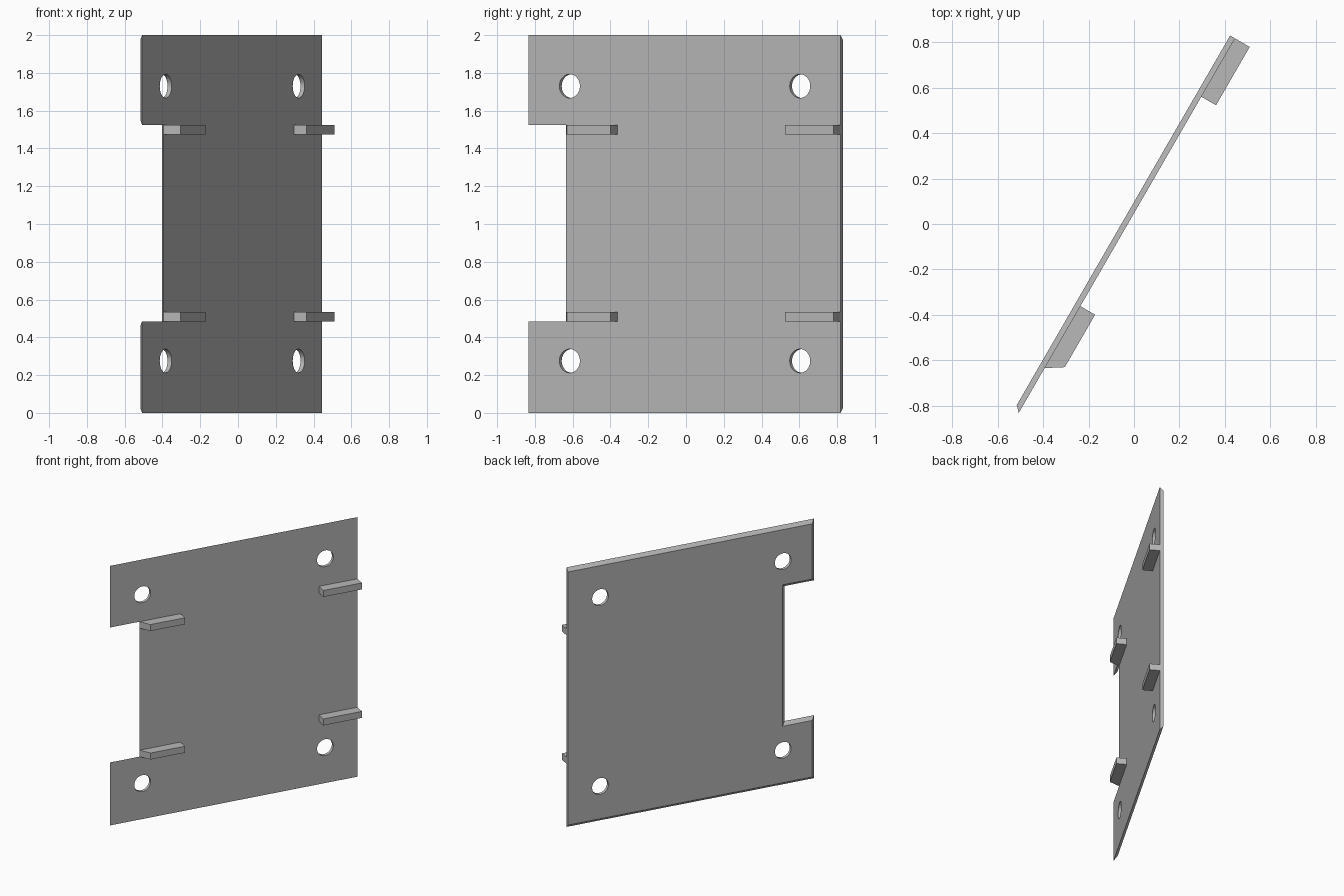
import bpy, bmesh
from math import radians
from mathutils import Matrix

cube = bpy.data.objects.get("Cube")
if cube:
    bpy.data.objects.remove(cube, do_unlink=True)

grey = bpy.data.materials.new("plain grey")
grey.use_nodes = True
COLOUR = (0.48, 0.48, 0.48, 1)
grey.diffuse_color = COLOUR
grey.node_tree.nodes["Principled BSDF"].inputs["Base Color"].default_value = COLOUR

# Local frame: x along the plate, y towards its back, whole model turned about z
TURN = radians(60)
FRONT, BACK, TAB_OUT = 0.0235, 0.0485, -0.0515
LEFT, NOTCH, RIGHT = -0.975, -0.747, 0.931
LOW, HIGH = 0.485, 1.525
BEVEL = BACK - FRONT


def finish(name, bm):
    bmesh.ops.recalc_face_normals(bm, faces=bm.faces)
    mesh = bpy.data.meshes.new(name)
    bm.to_mesh(mesh)
    bm.free()
    mesh.materials.append(grey)
    obj = bpy.data.objects.new(name, mesh)
    obj.rotation_euler.z = TURN
    bpy.context.collection.objects.link(obj)
    return obj


def loft(name, ring_a, ring_b):
    """Solid between two matching rings of points."""
    bm = bmesh.new()
    a = [bm.verts.new(p) for p in ring_a]
    b = [bm.verts.new(p) for p in ring_b]
    bm.faces.new(a)
    bm.faces.new(b[::-1])
    for i in range(len(a)):
        j = (i + 1) % len(a)
        bm.faces.new((a[i], b[i], b[j], a[j]))
    return finish(name, bm)


def outline(y, e):
    """Notched plate outline, drawn in by e on all edges but the right end."""
    pts = [(LEFT + e, e), (RIGHT, e), (RIGHT, 2 - e), (LEFT + e, 2 - e),
           (LEFT + e, HIGH + e), (NOTCH + e, HIGH + e),
           (NOTCH + e, LOW - e), (LEFT + e, LOW - e)]
    return [(x, y, z) for x, z in pts]


# Plate with sloping edges
plate = loft("plate", outline(FRONT, 0), outline(BACK, BEVEL))

# Bolt holes
bm = bmesh.new()
for x in (-0.725, 0.683):
    for z in (0.275, 1.73):
        place = Matrix.Translation((x, FRONT, z)) @ Matrix.Rotation(radians(90), 4, 'X')
        bmesh.ops.create_cone(bm, cap_ends=True, segments=32, radius1=0.063,
                              radius2=0.063, depth=0.3, matrix=place)
cutter = finish("hole_cutter", bm)
cutter.hide_render = True
cut = plate.modifiers.new("holes", 'BOOLEAN')
cut.operation = 'DIFFERENCE'
cut.solver = 'EXACT'
cut.object = cutter
bpy.context.view_layer.update()
cut_mesh = bpy.data.meshes.new_from_object(
    plate.evaluated_get(bpy.context.evaluated_depsgraph_get()))
plate.modifiers.clear()
plate.data = cut_mesh
bpy.data.objects.remove(cutter, do_unlink=True)

# Tabs on the front face: slanted ends by the notch, square ends at the far edge
profiles = {
    "notch_tab": [(NOTCH, FRONT), (-0.699, TAB_OUT), (-0.432, TAB_OUT), (-0.432, FRONT)],
    "edge_tab": [(0.634, FRONT), (0.634, TAB_OUT), (RIGHT, TAB_OUT), (RIGHT, FRONT)],
}
for name, profile in profiles.items():
    for level, z in (("lower", LOW), ("upper", HIGH - 0.05)):
        loft(level + "_" + name,
             [(x, y, z) for x, y in profile],
             [(x, y, z + 0.05) for x, y in profile])
